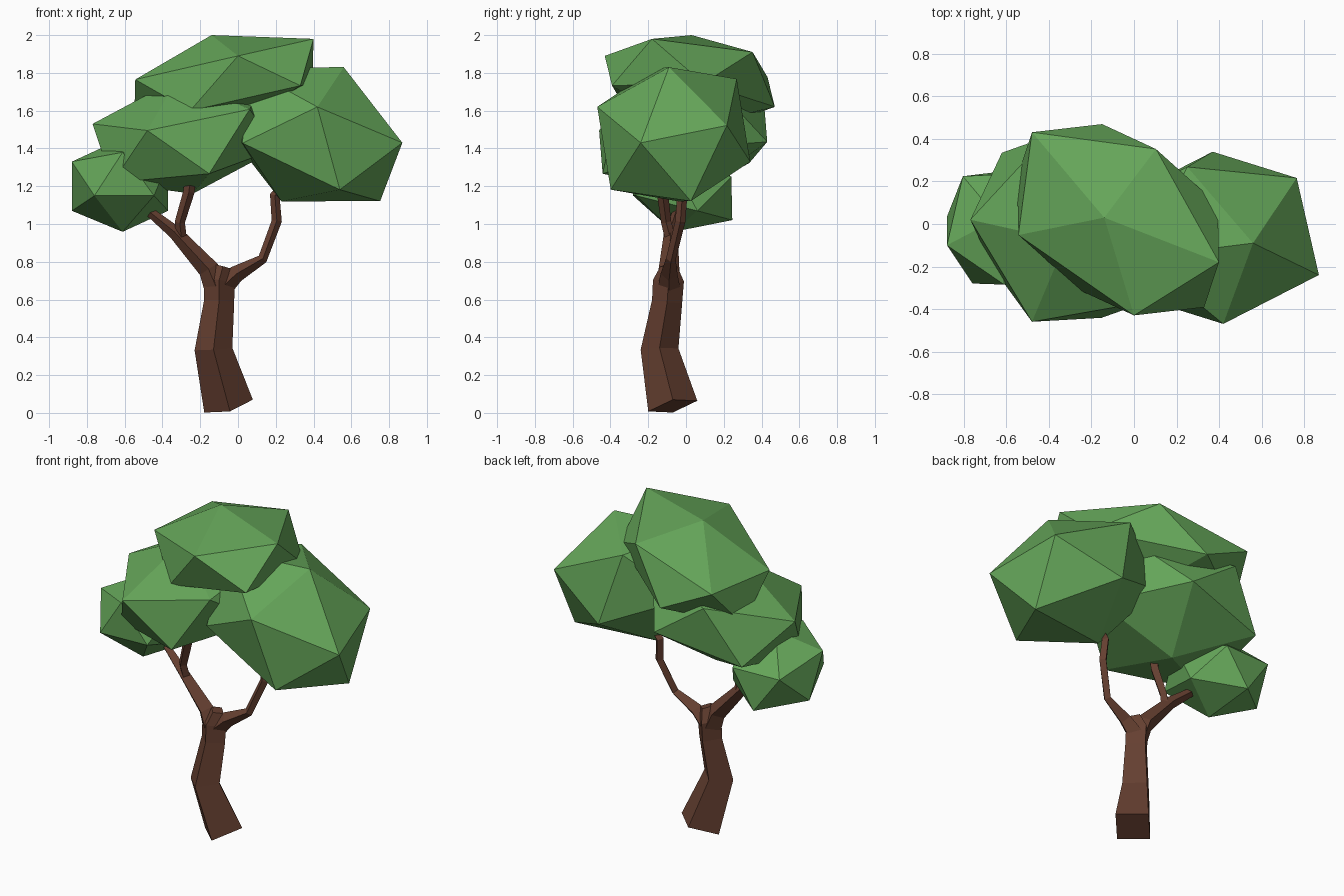
import bpy, bmesh
from mathutils import Vector, Matrix

if "Cube" in bpy.data.objects:
    bpy.data.objects.remove(bpy.data.objects["Cube"])


def material(name, rgb):
    m = bpy.data.materials.new(name)
    m.diffuse_color = (*rgb, 1)
    m.use_nodes = True
    m.node_tree.nodes["Principled BSDF"].inputs["Base Color"].default_value = m.diffuse_color
    return m


LEAF = material("leaf_green", (0.13, 0.38, 0.10))
BARK = material("bark_brown", (0.13, 0.05, 0.03))


def finish(bm, name, mat):
    bmesh.ops.recalc_face_normals(bm, faces=bm.faces)
    me = bpy.data.meshes.new(name)
    bm.to_mesh(me)
    bm.free()
    me.materials.append(mat)
    ob = bpy.data.objects.new(name, me)
    bpy.context.collection.objects.link(ob)
    return ob


def leaf_clump(name, centre, *corners):
    """Icosahedron stretched so that one face lands on the three given corners."""
    bm = bmesh.new()
    bmesh.ops.create_icosphere(bm, subdivisions=1, radius=1)
    bm.faces.ensure_lookup_table()
    c = Vector(centre)
    source = Matrix([v.co for v in bm.faces[0].verts]).transposed()
    target = Matrix([Vector(p) - c for p in corners]).transposed()
    fit = target @ source.inverted()
    for v in bm.verts:
        v.co = fit @ v.co + c
    return finish(bm, name, LEAF)


def limb(name, path):
    """Four-sided tapering tube through (x, y, z, radius) points."""
    bm = bmesh.new()
    pts = [Vector(p[:3]) for p in path]
    rings = []
    for i, p in enumerate(pts):
        t = Vector()
        if i > 0:
            t += (p - pts[i - 1]).normalized()
        if i < len(pts) - 1:
            t += (pts[i + 1] - p).normalized()
        t.normalize()
        v = Vector((0, 1, 0))
        v = (v - t * v.dot(t)).normalized()
        u = v.cross(t)
        r = path[i][3]
        rings.append([bm.verts.new(p + d * r) for d in (u, v, -u, -v)])
    for a, b in zip(rings, rings[1:]):
        for k in range(4):
            j = (k + 1) % 4
            bm.faces.new((a[k], a[j], b[j], b[k]))
    bm.faces.new(rings[0])
    bm.faces.new(rings[-1])
    return finish(bm, name, BARK)


# Trunk and branches
limb("trunk", [(-0.05, -0.07, 0.036, 0.133), (-0.13, -0.14, 0.338, 0.10),
               (-0.10, -0.10, 0.59, 0.08), (-0.10, -0.093, 0.70, 0.082),
               (-0.08, -0.09, 0.775, 0.045)])
limb("left_branch", [(-0.10, -0.095, 0.63, 0.07), (-0.155, -0.09, 0.76, 0.055),
                     (-0.335, -0.08, 0.957, 0.036), (-0.50, -0.04, 1.09, 0.022)])
limb("left_twig", [(-0.30, -0.085, 0.93, 0.028), (-0.308, -0.105, 1.01, 0.027),
                   (-0.26, -0.125, 1.17, 0.03), (-0.25, -0.125, 1.26, 0.03)])
limb("right_branch", [(-0.09, -0.09, 0.66, 0.06), (-0.01, -0.09, 0.735, 0.045),
                      (0.13, -0.08, 0.815, 0.026), (0.205, -0.03, 1.015, 0.027),
                      (0.195, -0.02, 1.15, 0.027), (0.25, -0.02, 1.215, 0.025)])

# Foliage
leaf_clump("top_foliage", (-0.075, 0.02, 1.755),
           (-0.14, 0.03, 2.0), (0.40, -0.18, 1.98), (0.0, -0.43, 1.89))
leaf_clump("right_foliage", (0.395, -0.065, 1.475),
           (0.56, -0.09, 1.83), (0.42, -0.47, 1.62), (0.87, -0.24, 1.43))
leaf_clump("middle_foliage", (-0.28, -0.015, 1.465),
           (-0.48, -0.46, 1.495), (-0.77, 0.02, 1.53), (-0.32, -0.08, 1.77))
leaf_clump("left_foliage", (-0.625, -0.02, 1.20),
           (-0.76, -0.28, 1.15), (-0.88, -0.10, 1.33), (-0.88, 0.035, 1.07))
